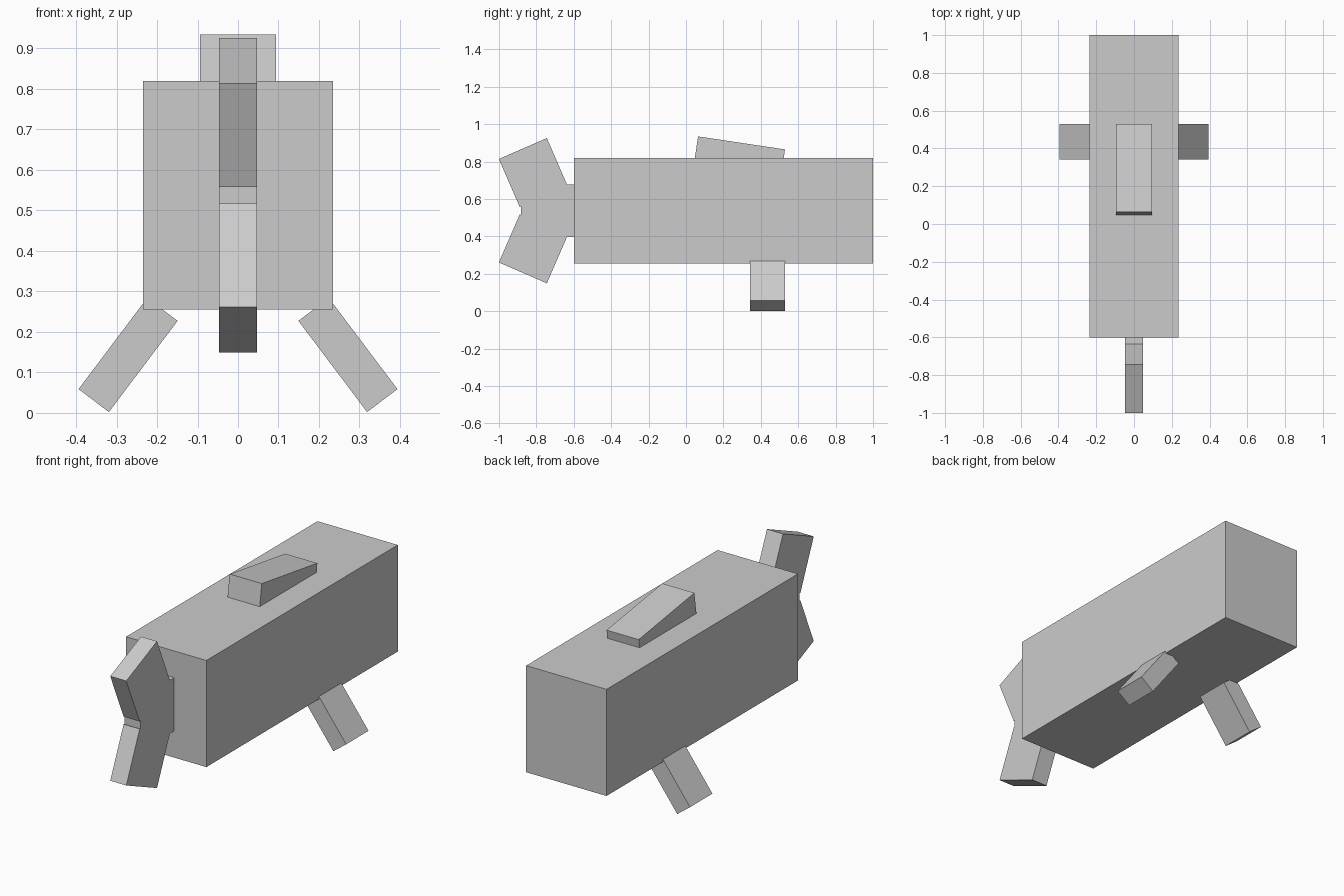
import bpy
from math import radians

if "Cube" in bpy.data.objects:
    bpy.data.objects.remove(bpy.data.objects["Cube"])

U = 0.094  # block unit of the model


def box(name, center, size, rot=(0, 0, 0)):
    bpy.ops.mesh.primitive_cube_add(size=1, location=center,
                                    rotation=[radians(a) for a in rot])
    ob = bpy.context.object
    ob.name = name
    ob.scale = size
    bpy.ops.object.transform_apply(location=False, rotation=False, scale=True)
    return ob


# Body
MID_Z = 0.5375
box("body", (0, 0.2, MID_Z), (5 * U, 1.6, 6 * U))

# Tilted back fin, partly sunk into the body
box("dorsal_fin", (0, 0.283, 0.807), (2 * U, 5 * U, 2 * U), (-8.5, 0, 0))

# Splayed side fins
for side, label in ((1, "right"), (-1, "left")):
    box(f"{label}_side_fin", (side * 0.2715, 0.143 + 0.292, 0.143),
        (U, 0.187, 3 * U), (0, -37 * side, 0))

# Tail: root block plus two mirrored lobes
box("tail_root", (0, -0.741, MID_Z), (U, 0.282, 3 * U))
for side, label in ((1, "upper"), (-1, "lower")):
    box(f"{label}_tail_lobe", (0, -0.8165, MID_Z + side * 0.204),
        (U, 0.28, 0.28), (23.5 * side, 0, 0))
